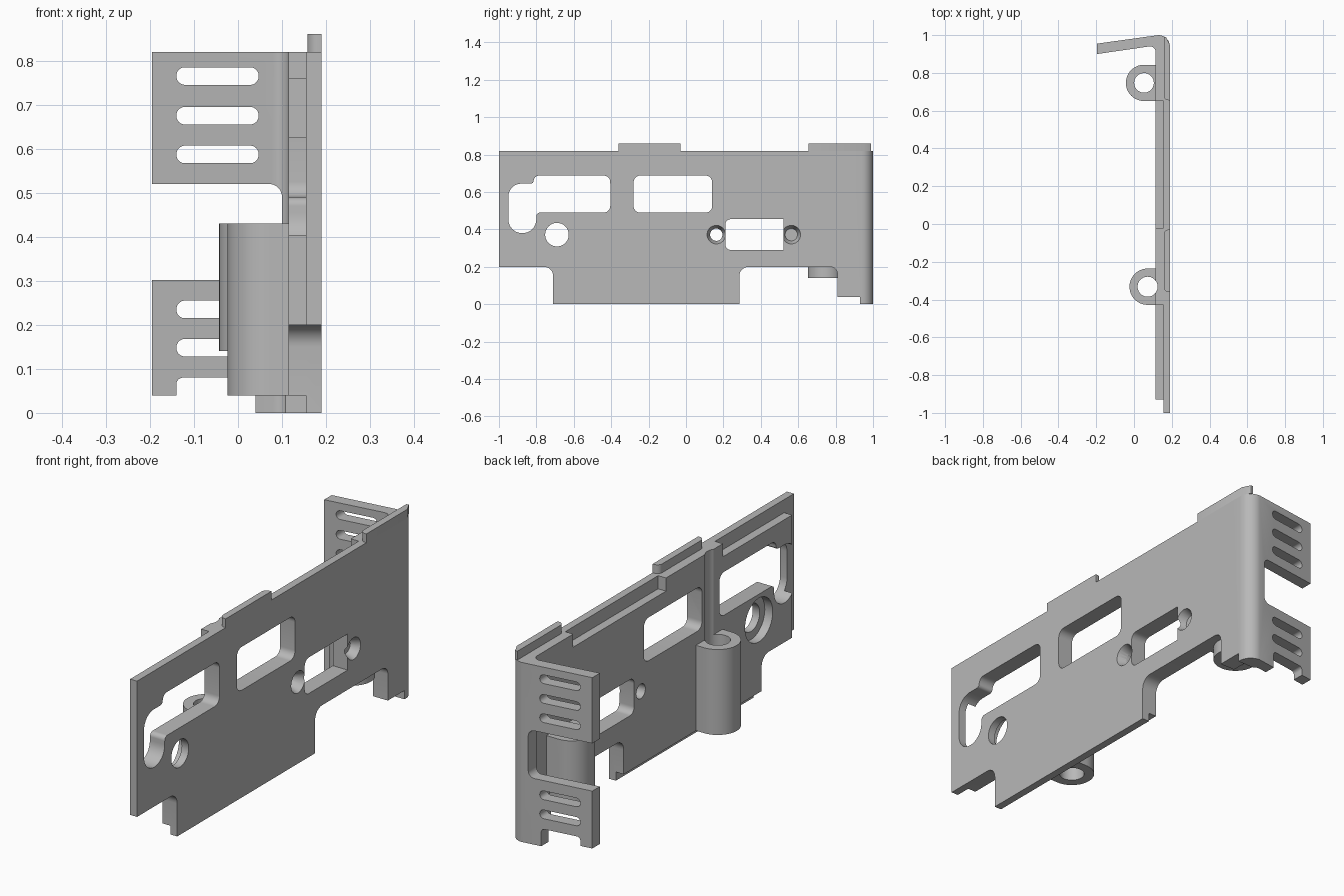
import bpy, bmesh, math
from mathutils import Vector

if "Cube" in bpy.data.objects:
    bpy.data.objects.remove(bpy.data.objects["Cube"])

GREY = (0.48, 0.48, 0.48, 1)
mat = bpy.data.materials.new("plain grey")
mat.use_nodes = True
mat.diffuse_color = GREY
mat.node_tree.nodes["Principled BSDF"].inputs["Base Color"].default_value = GREY


def rounded(corners, steps=8):
    """Outline from (u, v) or (u, v, fillet radius) corners."""
    out = []
    for i, c in enumerate(corners):
        p = Vector(c[:2])
        if len(c) < 3:
            out.append(p)
            continue
        a = (Vector(corners[i - 1][:2]) - p).normalized()
        b = (Vector(corners[(i + 1) % len(corners)][:2]) - p).normalized()
        half = a.angle(b) / 2
        centre = p + (a + b).normalized() * c[2] / math.sin(half)
        start = p + a * c[2] / math.tan(half) - centre
        end = p + b * c[2] / math.tan(half) - centre
        turn = math.atan2(start.x * end.y - start.y * end.x, start.dot(end))
        for k in range(steps + 1):
            t = turn * k / steps
            out.append(centre + Vector((start.x * math.cos(t) - start.y * math.sin(t),
                                        start.x * math.sin(t) + start.y * math.cos(t))))
    return out


def rect(u0, u1, v0, v1, r=None):
    pts = [(u0, v0), (u1, v0), (u1, v1), (u0, v1)]
    return rounded([p + (r,) for p in pts]) if r else pts


def circle(u, v, r, n=40):
    return [(u + r * math.cos(math.tau * k / n), v + r * math.sin(math.tau * k / n))
            for k in range(n)]


def prism(name, pts, axis, a, b, taper=1):
    """Extrude a 2D outline along an axis; taper scales the far end."""
    place = {"x": lambda u, v, w: (w, u, v),
             "y": lambda u, v, w: (u, w, v),
             "z": lambda u, v, w: (u, v, w)}[axis]
    pts = [Vector(p) for p in pts]
    mid = sum(pts, Vector((0, 0))) / len(pts)
    bm = bmesh.new()
    low = [bm.verts.new(place(p.x, p.y, a)) for p in pts]
    far = [mid + (p - mid) * taper for p in pts]
    high = [bm.verts.new(place(p.x, p.y, b)) for p in far]
    bm.faces.new(low)
    bm.faces.new(high)
    for i in range(len(pts)):
        bm.faces.new((low[i - 1], low[i], high[i], high[i - 1]))
    bmesh.ops.recalc_face_normals(bm, faces=bm.faces)
    mesh = bpy.data.meshes.new(name)
    bm.to_mesh(mesh)
    bm.free()
    mesh.materials.append(mat)
    ob = bpy.data.objects.new(name, mesh)
    bpy.context.collection.objects.link(ob)
    return ob


def combine(ob, other, op):
    """Apply a boolean and remove the helper."""
    mod = ob.modifiers.new(op, "BOOLEAN")
    mod.operation, mod.solver, mod.object = op, "EXACT", other
    deps = bpy.context.evaluated_depsgraph_get()
    mesh = bpy.data.meshes.new_from_object(ob.evaluated_get(deps))
    ob.modifiers.clear()
    ob.data = mesh
    bpy.data.objects.remove(other)


def cut(ob, pts, axis, a, b, taper=1):
    combine(ob, prism("cutter", pts, axis, a, b, taper), "DIFFERENCE")


def bottom_edge(start, foot):
    """Lower outline shared by both layers, running towards the back."""
    return [(start, 0.2), (-0.71, 0.2, 0.05), (-0.71, foot), (0.285, foot),
            (0.285, 0.2, 0.05), (0.81, 0.2, 0.04), (0.81, 0.04), (0.9, 0.04)]


IN, MID, OUT = 0.115, 0.155, 0.19

# Outer sheet and the stepped inner layer
panel = prism("side_panel", rounded(bottom_edge(-1, 0) + [(0.9, 0.82), (-1, 0.82)]),
              "x", MID, OUT)
inner_top = [(0.9, 0.82), (0.65, 0.82), (0.65, 0.76), (-0.02, 0.76), (-0.02, 0.82),
             (-0.43, 0.82), (-0.43, 0.76), (-0.93, 0.76)]
inner = prism("inner_layer", rounded(bottom_edge(-0.93, 0.04) + inner_top), "x", IN, MID)
combine(panel, inner, "UNION")

# Bent corner with the rear flange
bend = prism("rear_flange", rounded([
    (IN, 0.88), (OUT, 0.88), (OUT, 1, 0.06), (0.13, 1), (-0.195, 0.955),
    (-0.195, 0.9), (IN, 0.945, 0.03)]), "z", 0, 0.82)
cut(bend, rect(0, 0.3, 0.8, 0.93), "z", -0.1, 0.04)
cut(bend, rect(-0.3, 0.04, -0.1, 0.04), "y", 0.8, 1.1)
cut(bend, rounded([(-0.14, -0.1), (0.04, -0.1), (0.04, 0.08, 0.015),
                   (-0.14, 0.08, 0.015)]), "y", 0.8, 1.1)
cut(bend, rounded([(-0.3, 0.302), (0.1, 0.302, 0.03), (0.1, 0.52, 0.03),
                   (-0.3, 0.52)]), "y", 0.8, 1.1)
for z in (0.148, 0.235, 0.587, 0.675, 0.765):
    cut(bend, rect(-0.14, 0.047, z - 0.02, z + 0.02, 0.0195), "y", 0.8, 1.1)
combine(panel, bend, "UNION")

# Openings in the panel
openings = [
    rounded([(-0.95, 0.38, 0.074), (-0.8, 0.38, 0.074), (-0.8, 0.49, 0.02),
             (-0.405, 0.49, 0.035), (-0.405, 0.688, 0.035), (-0.815, 0.688, 0.03),
             (-0.815, 0.645, 0.015), (-0.95, 0.645, 0.07)]),
    rect(-0.28, 0.14, 0.49, 0.688, 0.035),
    rounded([(0.21, 0.29, 0.03), (0.52, 0.29), (0.52, 0.455), (0.21, 0.455, 0.03)]),
    circle(-0.69, 0.372, 0.063),
    circle(0.162, 0.372, 0.033),
    circle(0.563, 0.372, 0.033),
]
for outline in openings:
    cut(panel, outline, "x", 0.05, 0.25)
cut(panel, circle(-0.69, 0.372, 0.1), "x", 0.05, MID)
for y in (0.162, 0.563):
    cut(panel, circle(y, 0.372, 0.05), "x", 0.191, 0.15, 0.66)

# Screw bosses: round post with a flat-sided web into the panel
parts = [panel]
for name, x, y, foot, web_foot, bore in (
        ("rear_boss", 0.053, 0.747, 0.14, 0.2, 0.052),
        ("front_boss", 0.072, -0.332, 0.04, 0.04, 0.053)):
    boss = prism(name, circle(x, y, 0.096, 48), "z", foot, 0.43)
    web = prism("web", rect(x, 0.125, y - 0.096, y + 0.096), "z", web_foot, 0.43)
    combine(boss, web, "UNION")
    if name == "front_boss":
        cut(panel, circle(x, y, bore), "z", -0.1, 1)
    cut(boss, circle(x, y, bore), "z", -0.1, 1)
    parts.append(boss)

# Raised tabs along the top edge
parts.append(prism("front_tab", rounded([
    (OUT, -0.36), (OUT, -0.03), (0.158, -0.03, 0.025), (0.158, -0.36, 0.025)]),
    "z", 0.82, 0.86))
parts.append(prism("rear_tab", rounded([
    (OUT, 0.655), (OUT, 0.95), (0.17, 0.99), (0.158, 0.99), (0.158, 0.655, 0.025)]),
    "z", 0.82, 0.86))

# Smooth the rounded faces, keep the edges crisp
bpy.ops.object.select_all(action="DESELECT")
for ob in parts:
    ob.select_set(True)
    bpy.context.view_layer.objects.active = ob
bpy.ops.object.shade_smooth_by_angle(angle=math.radians(30))
